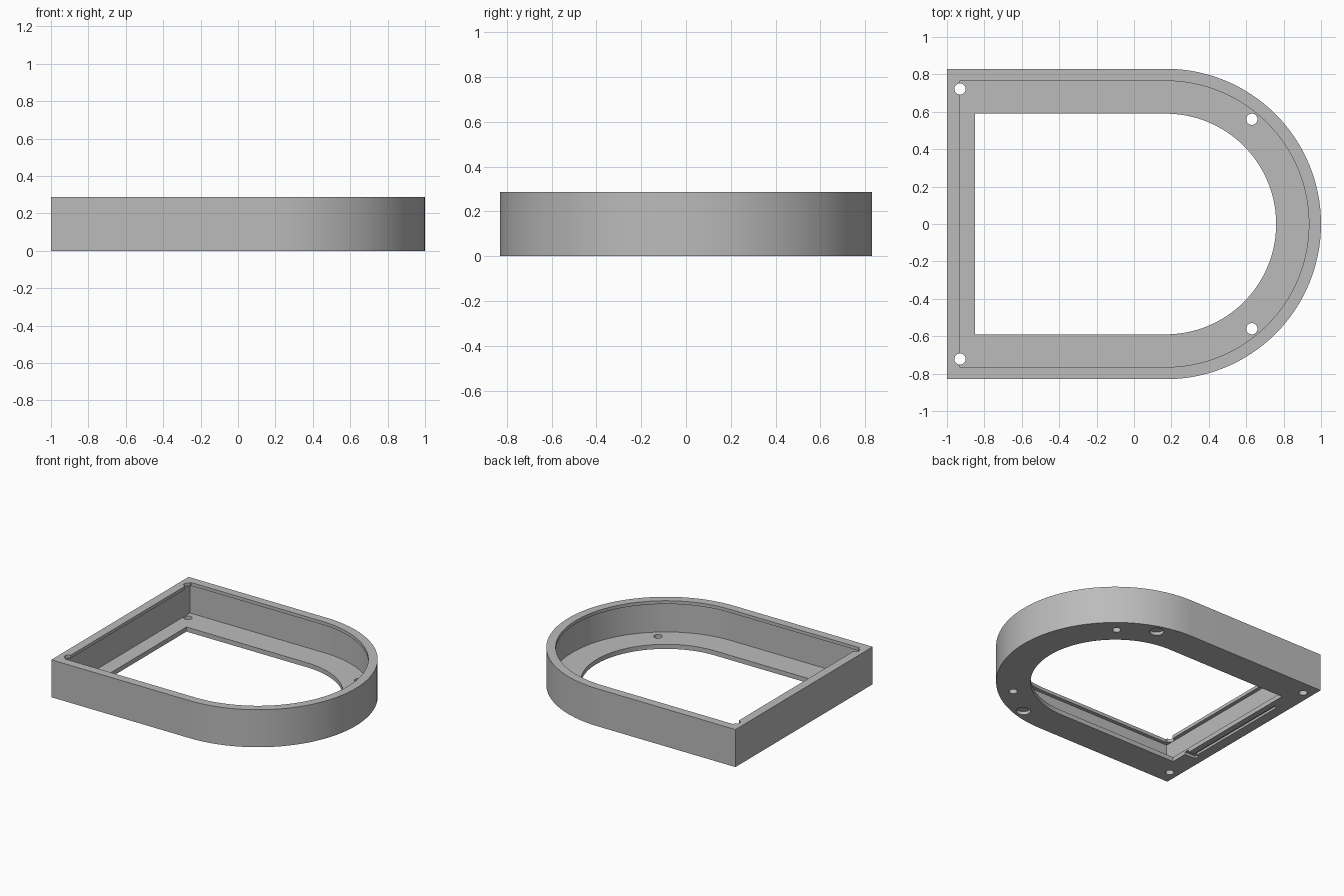
import bpy, bmesh, math

cube = bpy.data.objects.get("Cube")
if cube:
    bpy.data.objects.remove(cube, do_unlink=True)

HEIGHT, FLOOR, LIP = 0.287, 0.035, 0.262
ARC_X, SEGMENTS = 0.17, 64

grey = bpy.data.materials.new("plain_grey")
grey.use_nodes = True
grey.diffuse_color = (0.5, 0.5, 0.5, 1)
grey.node_tree.nodes["Principled BSDF"].inputs["Base Color"].default_value = (0.5, 0.5, 0.5, 1)


def add_object(name, bm):
    bmesh.ops.recalc_face_normals(bm, faces=bm.faces)
    mesh = bpy.data.meshes.new(name)
    bm.to_mesh(mesh)
    bm.free()
    obj = bpy.data.objects.new(name, mesh)
    bpy.context.collection.objects.link(obj)
    mesh.materials.append(grey)
    return obj


def d_loop(bm, back, radius, z):
    """Outline with a flat end at x = back and a half-round end."""
    points = [(back, -radius)]
    for i in range(SEGMENTS + 1):
        a = math.pi * (i / SEGMENTS - 0.5)
        points.append((ARC_X + radius * math.cos(a), radius * math.sin(a)))
    points.append((back, radius))
    return [bm.verts.new((x, y, z)) for x, y in points]


def cylinder(bm, x, y, radius, z0, z1):
    made = bmesh.ops.create_cone(bm, cap_ends=True, segments=32, radius1=radius,
                                 radius2=radius, depth=z1 - z0)
    bmesh.ops.translate(bm, verts=made["verts"], vec=(x, y, (z0 + z1) / 2))


def box(bm, x0, x1, y0, y1, z0, z1):
    made = bmesh.ops.create_cube(bm, size=1)
    bmesh.ops.scale(bm, verts=made["verts"], vec=(x1 - x0, y1 - y0, z1 - z0))
    bmesh.ops.translate(bm, verts=made["verts"],
                        vec=((x0 + x1) / 2, (y0 + y1) / 2, (z0 + z1) / 2))


# Frame: wall, overhanging lip and floor flange as one closed section
section = [
    (-1, 0.83, 0), (-1, 0.83, HEIGHT),                # outer wall
    (-0.933, 0.765, HEIGHT), (-0.933, 0.765, LIP),    # lip
    (-0.962, 0.793, LIP), (-0.962, 0.793, FLOOR),     # inner wall
    (-0.85, 0.59, FLOOR), (-0.85, 0.59, 0),           # opening
]
bm = bmesh.new()
loops = [d_loop(bm, *ring) for ring in section]
for a, b in zip(loops, loops[1:] + loops[:1]):
    for i in range(len(a)):
        j = (i + 1) % len(a)
        bm.faces.new((a[i], a[j], b[j], b[i]))
frame = add_object("frame", bm)

# Screw holes right through
holes = bmesh.new()
for side in (-1, 1):
    cylinder(holes, -0.93, side * 0.722, 0.03, -0.1, 0.4)
    cylinder(holes, 0.63, side * 0.56, 0.03, -0.1, 0.4)

# Blind round pockets underneath
pockets = bmesh.new()
for side in (-1, 1):
    cylinder(pockets, 0.40, side * 0.722, 0.05, -0.1, 0.025)

# Cable channel underneath, with its exit into the opening
channel = bmesh.new()
box(channel, -0.92, -0.895, -0.43, 0.45, -0.1, 0.018)
exit_slot = bmesh.new()
box(exit_slot, -0.94, -0.8, -0.46, -0.42, -0.1, 0.02)

for name, cutter_bm in (("hole_cutter", holes), ("pocket_cutter", pockets),
                        ("channel_cutter", channel), ("exit_cutter", exit_slot)):
    cutter = add_object(name, cutter_bm)
    cutter.hide_render = True
    mod = frame.modifiers.new(name, 'BOOLEAN')
    mod.operation = 'DIFFERENCE'
    mod.solver = 'EXACT'
    mod.object = cutter
    bpy.ops.object.select_all(action='DESELECT')
    frame.select_set(True)
    bpy.context.view_layer.objects.active = frame
    bpy.ops.object.modifier_apply(modifier=name)
    bpy.data.objects.remove(cutter, do_unlink=True)

bpy.ops.object.shade_smooth_by_angle(angle=math.radians(30))
